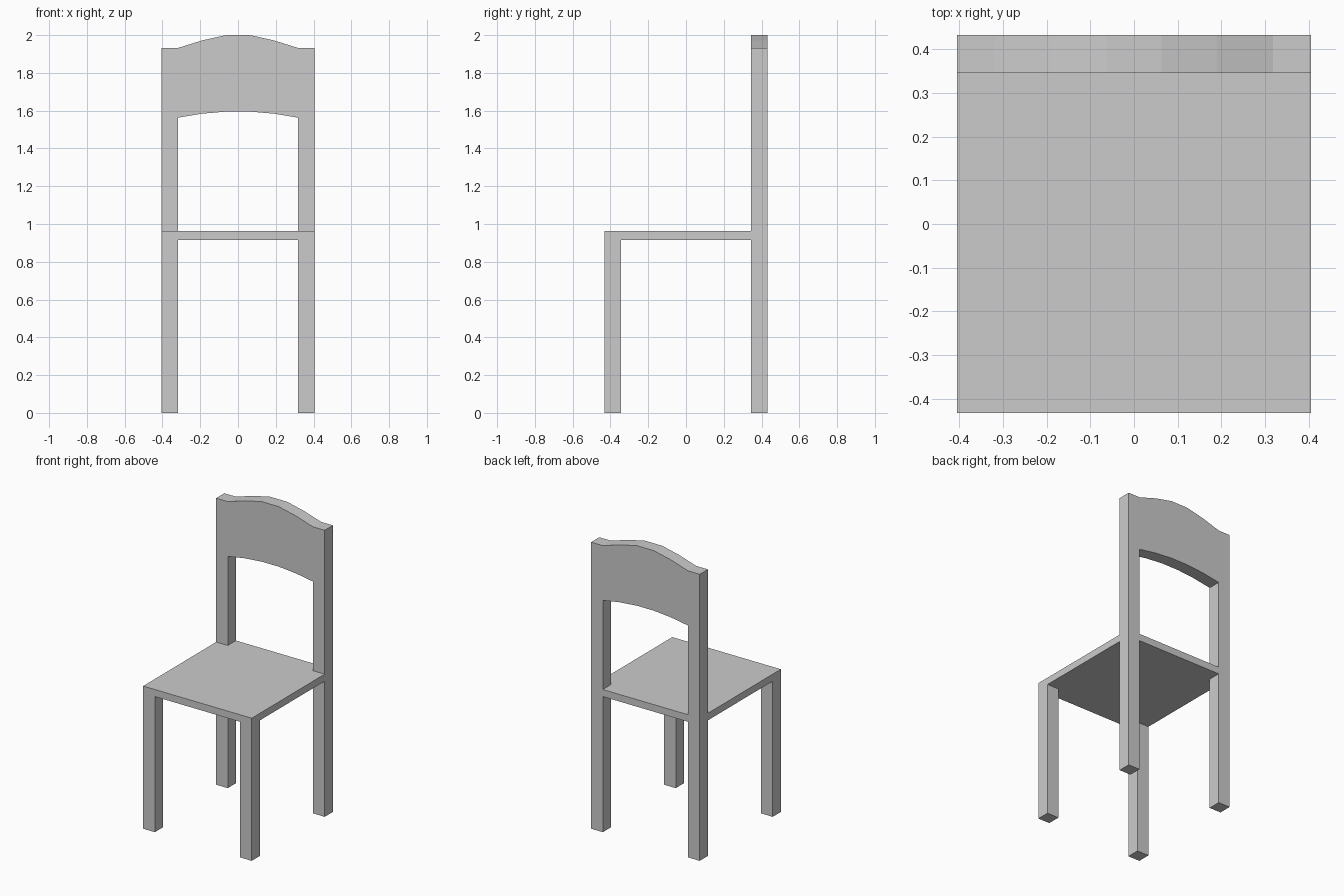
import bpy, bmesh
from mathutils import Vector

if "Cube" in bpy.data.objects:
    bpy.data.objects.remove(bpy.data.objects["Cube"])

W, D = 0.405, 0.432          # half width, half depth
IX, IY = 0.318, 0.345        # inner faces of the legs
SEAT_LOW, SEAT_TOP = 0.914, 0.962


def prism(name, outline, push):
    """Extrude a closed outline of 3D points along the push vector."""
    bm = bmesh.new()
    face = bm.faces.new([bm.verts.new(p) for p in outline])
    ext = bmesh.ops.extrude_face_region(bm, geom=[face], use_keep_orig=True)
    verts = [g for g in ext["geom"] if isinstance(g, bmesh.types.BMVert)]
    bmesh.ops.translate(bm, verts=verts, vec=Vector(push))
    bmesh.ops.recalc_face_normals(bm, faces=bm.faces)
    mesh = bpy.data.meshes.new(name)
    bm.to_mesh(mesh)
    bm.free()
    obj = bpy.data.objects.new(name, mesh)
    bpy.context.collection.objects.link(obj)
    return obj


def mirrored(half):
    """Complete a right-hand half outline with its left-hand copy."""
    return half + [(-x, v) for x, v in reversed(half)]


# Seat: full width in front, with a tongue between the rear posts
seat = mirrored([(W, -D), (W, IY), (IX, IY), (IX, D)])
prism("seat", [(x, y, SEAT_LOW) for x, y in seat], (0, 0, SEAT_TOP - SEAT_LOW))

# Front legs
for side, sx in (("left", -1), ("right", 1)):
    foot = [(sx * IX, -D, 0), (sx * W, -D, 0), (sx * W, -IY, 0), (sx * IX, -IY, 0)]
    prism("front_leg_" + side, foot, (0, 0, SEAT_LOW))

# Back frame: rear legs, posts and curved backrest in one profile
back = mirrored([
    (0.063, 1.595), (0.19, 1.584), (IX, 1.563),                  # lower arch
    (IX, 0), (W, 0), (W, 1.932),                                 # leg and post
    (IX, 1.932), (0.19, 1.972), (0.063, 2.0),                    # crest
])
prism("back_frame", [(x, IY, z) for x, z in back], (0, D - IY, 0))
